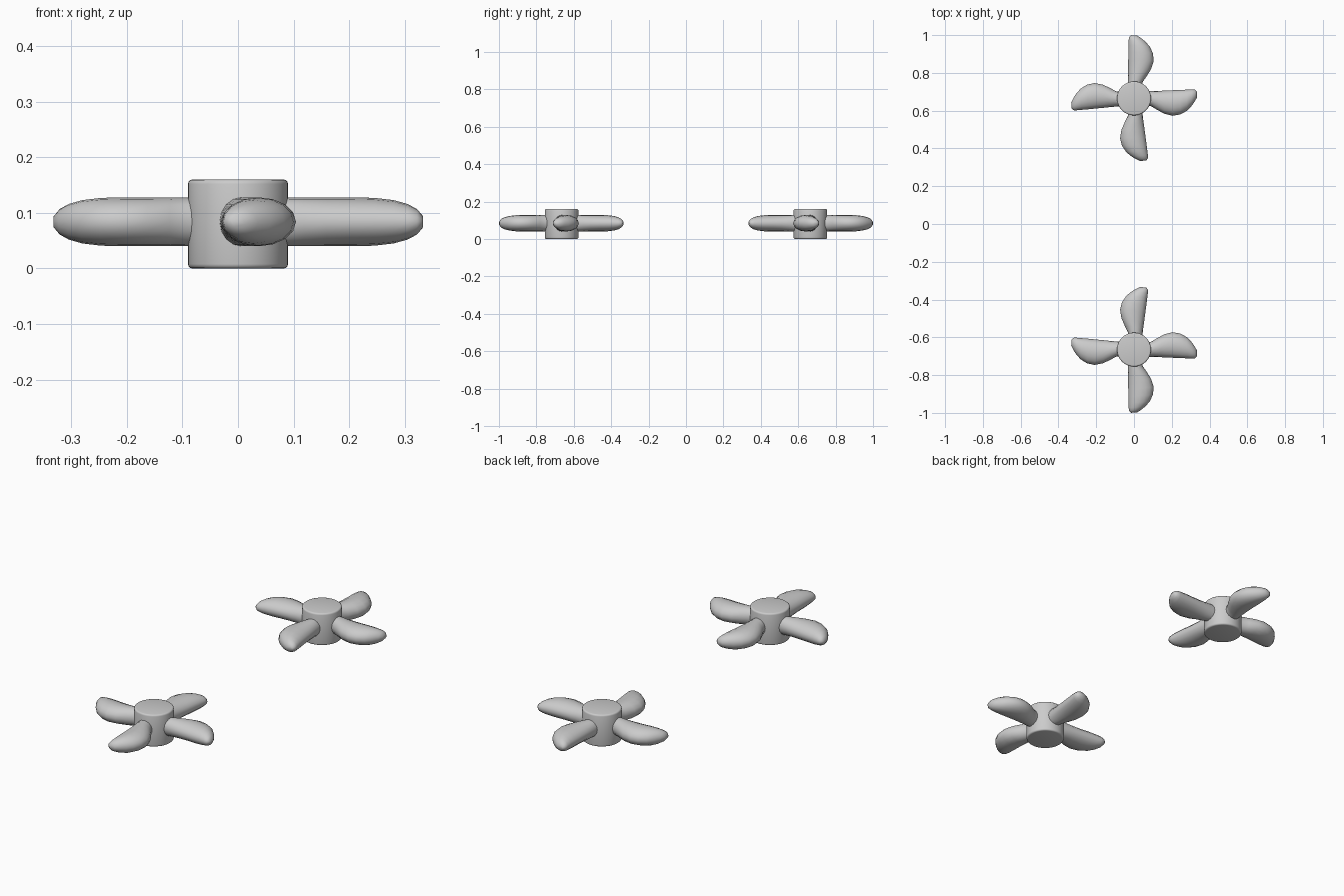
import bpy, bmesh, math
from mathutils import Matrix, Vector

if "Cube" in bpy.data.objects:
    bpy.data.objects.remove(bpy.data.objects["Cube"])

HUB_Y = 0.665   # distance of each propeller from the centre
MID_Z = 0.084   # blade height
SIDES = 16

# blade stations: distance along, straight edge, bulging edge, half thickness
STATIONS = [(0.04, 0.037, -0.034, 0.043), (0.09, 0.038, -0.041, 0.044),
            (0.12, 0.039, -0.059, 0.044), (0.16, 0.041, -0.081, 0.044),
            (0.205, 0.043, -0.092, 0.044), (0.245, 0.045, -0.085, 0.043),
            (0.28, 0.046, -0.066, 0.039), (0.305, 0.047, -0.040, 0.032),
            (0.322, 0.046, -0.016, 0.023), (0.333, 0.036, 0.004, 0.010)]
ANGLES = [0, 86.5, 183, 275]


def finish(bm, name, angle):
    bmesh.ops.recalc_face_normals(bm, faces=bm.faces)
    mesh = bpy.data.meshes.new(name)
    bm.to_mesh(mesh)
    bm.free()
    ob = bpy.data.objects.new(name, mesh)
    bpy.context.collection.objects.link(ob)
    bpy.ops.object.select_all(action='DESELECT')
    ob.select_set(True)
    bpy.context.view_layer.objects.active = ob
    bpy.ops.object.shade_smooth_by_angle(angle=math.radians(angle))
    return ob


def hub(name, side):
    bm = bmesh.new()
    bmesh.ops.create_cone(bm, cap_ends=True, segments=48, radius1=0.09,
                          radius2=0.09, depth=0.16,
                          matrix=Matrix.Translation((0, side * HUB_Y, 0.08)))
    rims = [e for e in bm.edges if abs(e.verts[0].co.z - e.verts[1].co.z) < 1e-4]
    bmesh.ops.bevel(bm, geom=rims, offset=0.008, segments=3, profile=0.5,
                    affect='EDGES')
    finish(bm, name, 35)


def blade(name, side, angle):
    bm = bmesh.new()
    turn = Matrix.Rotation(math.radians(angle), 4, 'Z')
    rings = []
    for u, hi, lo, h in STATIONS:
        ring = []
        for i in range(SIDES):
            a = 2 * math.pi * i / SIDES
            v = (hi + lo) / 2 + (hi - lo) / 2 * math.cos(a)
            p = turn @ Vector((u, v, h * math.sin(a)))
            ring.append(bm.verts.new((p.x, side * (p.y + HUB_Y), p.z + MID_Z)))
        rings.append(ring)
    for r, s in zip(rings, rings[1:]):
        for i in range(SIDES):
            j = (i + 1) % SIDES
            bm.faces.new((r[i], r[j], s[j], s[i]))
    bm.faces.new(rings[0])
    bm.faces.new(rings[-1])
    finish(bm, name, 50)


# two mirrored propellers
for label, side in (("back", 1), ("front", -1)):
    hub(label + "_hub", side)
    for k, ang in enumerate(ANGLES):
        blade(f"{label}_blade_{k + 1}", side, ang)
